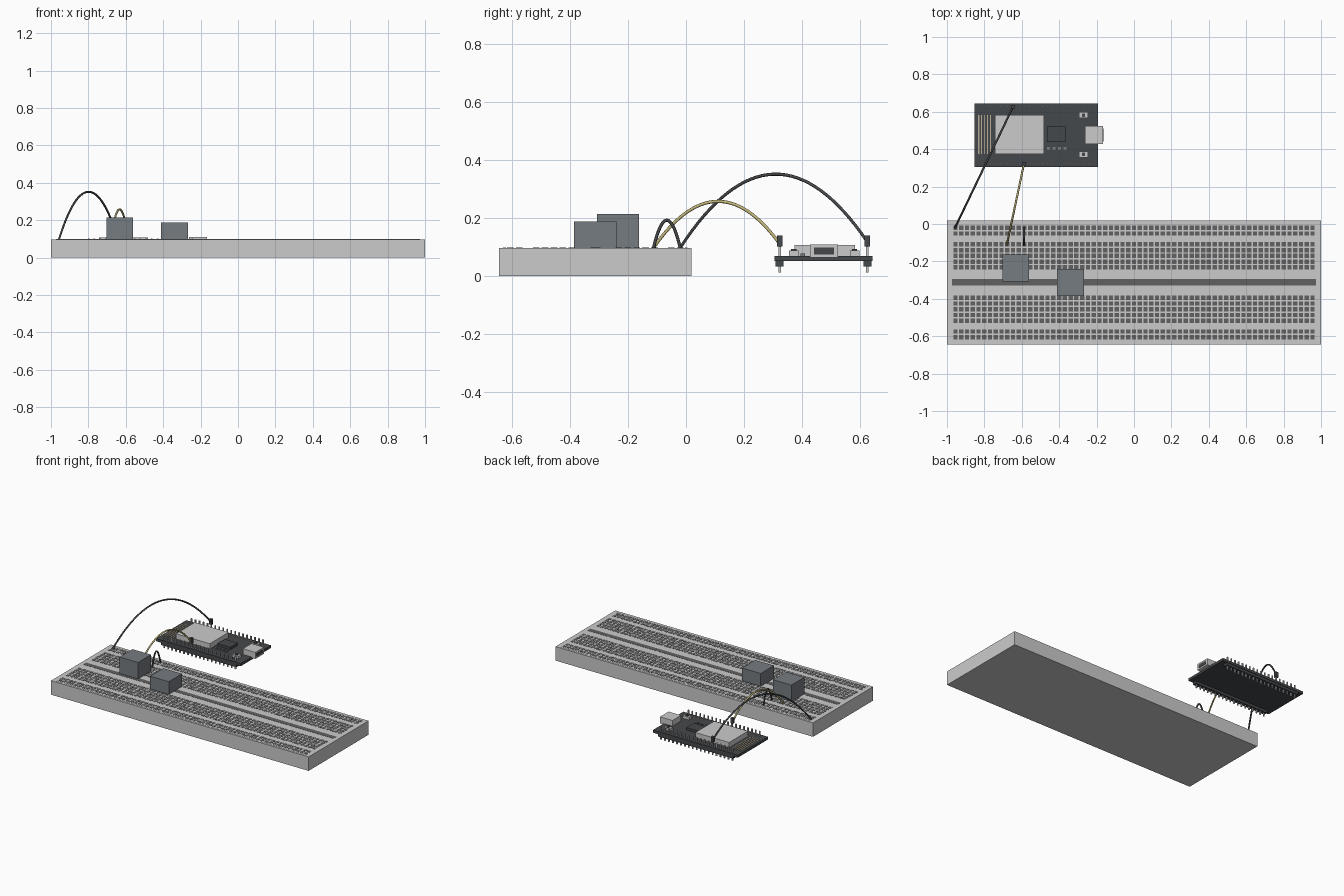
import bpy, bmesh
from mathutils import Matrix, Vector

if "Cube" in bpy.data.objects:
    bpy.data.objects.remove(bpy.data.objects["Cube"])


def material(name, r, g, b):
    m = bpy.data.materials.new(name)
    m.diffuse_color = (r, g, b, 1)
    m.use_nodes = True
    m.node_tree.nodes["Principled BSDF"].inputs["Base Color"].default_value = m.diffuse_color
    return m


DARK = material("dark_plastic", 0.06, 0.065, 0.07)
HOLE = material("hole_grey", 0.12, 0.12, 0.12)
CASE = material("case_grey", 0.18, 0.2, 0.22)
YELLOW = material("yellow_wire", 0.55, 0.48, 0.2)
COPPER = material("trace_gold", 0.5, 0.42, 0.3)


def boxes(name, spans, mat=None):
    """One object out of boxes given as (x0, x1, y0, y1, z0, z1)."""
    bm = bmesh.new()
    for x0, x1, y0, y1, z0, z1 in spans:
        mx = Matrix.Translation(((x0 + x1) / 2, (y0 + y1) / 2, (z0 + z1) / 2))
        bmesh.ops.create_cube(bm, size=1, matrix=mx @ Matrix.Diagonal((x1 - x0, y1 - y0, z1 - z0, 1)))
    me = bpy.data.meshes.new(name)
    bm.to_mesh(me)
    bm.free()
    ob = bpy.data.objects.new(name, me)
    bpy.context.collection.objects.link(ob)
    if mat:
        me.materials.append(mat)
    return ob


def around(x, y, r, z0, z1):
    return (x - r, x + r, y - r, y + r, z0, z1)


def wire(name, start, end, height, mat):
    """Parabolic arch of round wire."""
    cu = bpy.data.curves.new(name, 'CURVE')
    cu.dimensions = '3D'
    cu.bevel_depth = 0.0055
    cu.bevel_resolution = 2
    cu.use_fill_caps = True
    sp = cu.splines.new('POLY')
    n = 32
    sp.points.add(n)
    a, b = Vector(start), Vector(end)
    for i, p in enumerate(sp.points):
        t = i / n
        v = a.lerp(b, t) + Vector((0, 0, height * 4 * t * (1 - t)))
        p.co = (*v, 1)
    sp.use_smooth = True
    cu.materials.append(mat)
    ob = bpy.data.objects.new(name, cu)
    bpy.context.collection.objects.link(ob)


PITCH = 0.0308
TOP = 0.098

# Breadboard body, centre channel and power rail stripes
boxes("breadboard", [(-1, 1, -0.645, 0.019, 0, TOP)])
boxes("centre_channel", [(-0.972, 0.972, -0.329, -0.295, TOP - 0.01, TOP + 0.001)], HOLE)
boxes("rail_stripes", [(-0.972, 0.972, y - 0.005, y + 0.005, TOP - 0.01, TOP + 0.001) for y in (0.001, -0.627)])

# Contact holes: two rails and five terminal rows on each side of the channel
mid = -0.313
offsets = [0.262, 0.293] + [0.081 + i * PITCH for i in range(5)]
rows = [mid + s * o for s in (1, -1) for o in offsets]
boxes("contact_holes", [around((c - 31) * PITCH, y, 0.0115, TOP - 0.008, TOP + 0.001)
                        for y in rows for c in range(63)], HOLE)

# Two component blocks plugged into the board
boxes("tall_block", [(-0.704, -0.561, -0.307, -0.163, TOP, 0.214)], CASE)
boxes("short_block", [(-0.412, -0.267, -0.386, -0.24, TOP, 0.188)], CASE)

# Controller circuit board
PCB = 0.07
boxes("controller_board", [(-0.852, -0.193, 0.306, 0.643, 0.052, PCB)], DARK)
boxes("shield_can", [(-0.743, -0.481, 0.374, 0.583, PCB, 0.107)])
boxes("antenna_trace", [(x - 0.003, x + 0.003, 0.374, 0.583, PCB - 0.002, PCB + 0.003)
                        for x in (-0.83 + 0.0155 * i for i in range(5))], COPPER)
boxes("chip", [(-0.465, -0.367, 0.438, 0.52, PCB, 0.088)], DARK)
boxes("small_components", [around(-0.456 + 0.029 * i, 0.403, 0.008, PCB, 0.078) for i in range(4)], CASE)
boxes("button_bases", [(-0.294, -0.246, y - 0.016, y + 0.016, PCB, 0.088) for y in (0.372, 0.582)])
boxes("button_caps", [around(-0.27, y, 0.009, 0.088, 0.094) for y in (0.372, 0.582)], DARK)

# USB socket with a dark mouth
boxes("usb_socket", [(-0.262, -0.165, 0.428, 0.524, 0.064, 0.11)])
boxes("usb_mouth", [(-0.18, -0.163, 0.441, 0.511, 0.075, 0.099)], DARK)

# Header strips and pins along both long edges
pin_x = [-0.522 + (i - 9) * PITCH for i in range(19)]
pin_y = (0.323, 0.626)
boxes("header_strips", [(-0.815, -0.229, y - 0.014, y + 0.014, 0.034, 0.052) for y in pin_y], DARK)
boxes("header_pins", [around(x, y, 0.004, 0.012, 0.103) for y in pin_y for x in pin_x])

# Jumper wires with plug housings
ends = [(-0.647, 0.626), (-0.588, 0.323)]
boxes("wire_plugs", [around(x, y, 0.0095, 0.103, 0.14) for x, y in ends], DARK)
wire("long_wire", (-0.957, -0.02, TOP), (*ends[0], 0.118), 0.244, DARK)
wire("yellow_wire", (-0.68, -0.112, TOP), (*ends[1], 0.112), 0.153, YELLOW)
wire("short_wire", (-0.588, -0.112, TOP), (-0.588, -0.02, TOP), 0.095, DARK)
